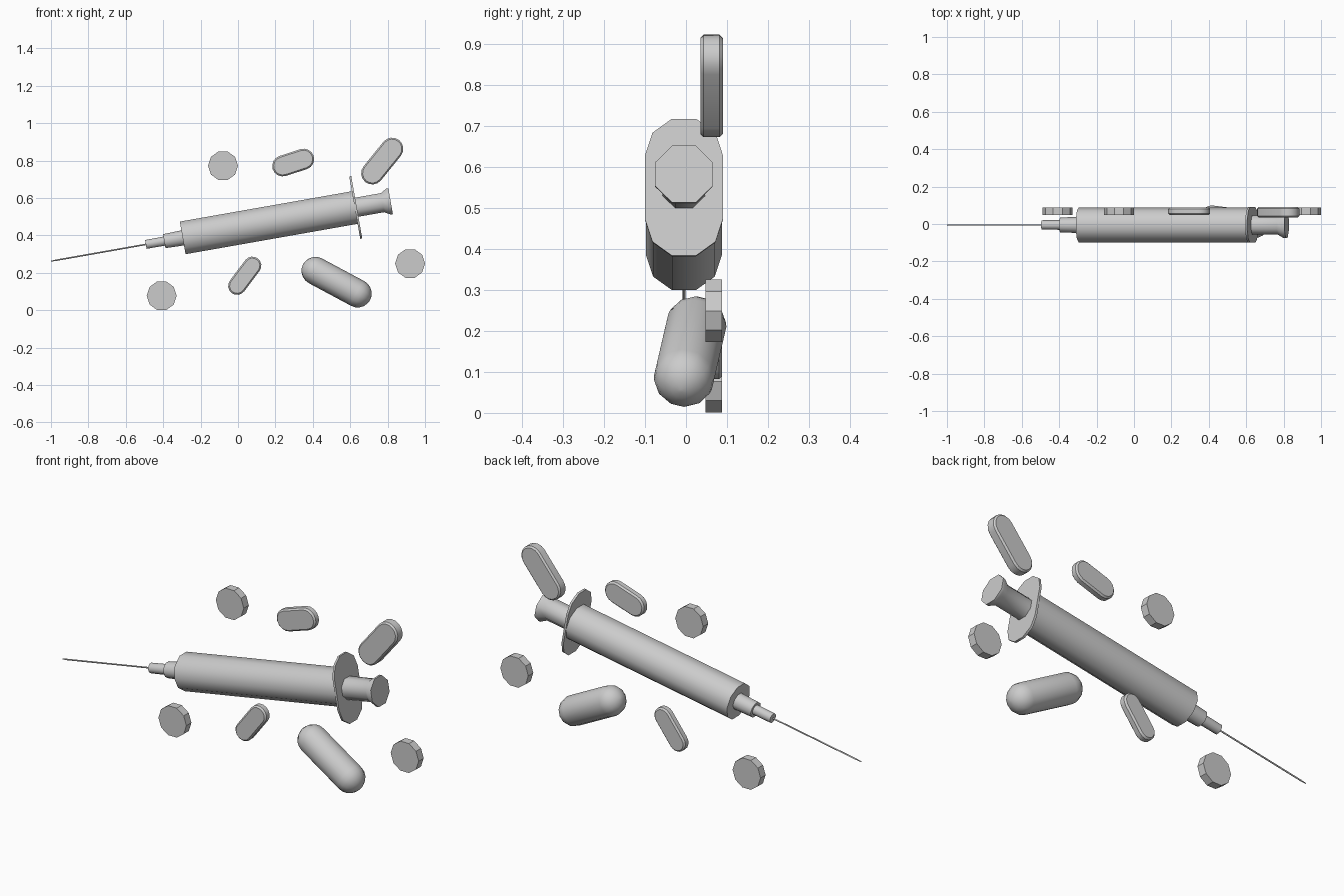
import bpy, bmesh
from math import sin, cos, pi, radians
from mathutils import Vector, Matrix

if "Cube" in bpy.data.objects:
    bpy.data.objects.remove(bpy.data.objects["Cube"])

grey = bpy.data.materials.new("plain_grey")
grey.use_nodes = True
grey.diffuse_color = (0.6, 0.6, 0.6, 1)
grey.node_tree.nodes["Principled BSDF"].inputs["Base Color"].default_value = (0.6, 0.6, 0.6, 1)


def stadium(sides, radius, half=0.0, turn=0.0):
    """Polygon outline, stretched along x by half on each side."""
    points = []
    for i in range(sides):
        a = turn + 2 * pi * i / sides
        c = cos(a)
        if half and abs(c) < 1e-6:
            # split the middle corner in two straight-edge corners
            s = 1 if sin(a) > 0 else -1
            points += [(s * half, s * radius), (-s * half, s * radius)]
        else:
            points.append((radius * c + (half if c > 0 else -half), radius * sin(a)))
    return points


def loft(name, rings, matrix, angle):
    """Skin a list of (outline, height) rings and close both ends."""
    bm = bmesh.new()
    loops = [[bm.verts.new((x, y, h)) for x, y in outline] for outline, h in rings]
    for low, high in zip(loops, loops[1:]):
        n = len(low)
        for i in range(n):
            j = (i + 1) % n
            bm.faces.new((low[i], low[j], high[j], high[i]))
    bm.faces.new(loops[0][::-1])
    bm.faces.new(loops[-1])
    bmesh.ops.recalc_face_normals(bm, faces=bm.faces)
    mesh = bpy.data.meshes.new(name)
    bm.to_mesh(mesh)
    bm.free()
    mesh.materials.append(grey)
    obj = bpy.data.objects.new(name, mesh)
    obj.matrix_world = matrix
    bpy.context.collection.objects.link(obj)
    bpy.ops.object.select_all(action='DESELECT')
    obj.select_set(True)
    bpy.context.view_layer.objects.active = obj
    bpy.ops.object.shade_smooth_by_angle(angle=radians(angle))
    return obj


# Syringe, built along its own tilted axis from the needle tip
axis = Matrix.Translation((-1, -0.005, 0.262)) @ Matrix.Rotation(radians(80), 4, 'Y')


def tube(name, sides, turn, profile, angle=60):
    loft(name, [(stadium(sides, r, turn=turn), h) for r, h in profile], axis, angle)


tube("needle", 6, 0, [(0.002, 0), (0.004, 0.03), (0.004, 0.53)])
tube("needle_hub", 10, pi / 2, [(0.025, 0.515), (0.026, 0.63)])
tube("barrel_nozzle", 10, pi / 2, [(0.04, 0.615), (0.043, 0.72)])
tube("barrel", 10, pi / 2, [(0.093, 0.715), (0.093, 1.654)])
tube("plunger", 8, pi / 8, [(0.056, 1.64), (0.056, 1.8), (0.076, 1.832), (0.076, 1.844)], 80)
grip = stadium(10, 0.095, 0.079, pi / 2)
loft("finger_flange", [(grip, 1.649), (grip, 1.66)], axis, 60)

# Capsule, lying between two end centres
start, end = Vector((0.64, -0.004, 0.089)), Vector((0.414, 0.024, 0.21))
span, radius, steps = (end - start).length, 0.075, 5
profile = [(radius * cos(a), radius * sin(a)) for a in
           [pi / 2 * i / steps for i in range(steps)]] + [(0.004, radius)]
rings = [(stadium(12, r), -h) for r, h in reversed(profile)]
rings += [(stadium(12, r), span + h) for r, h in profile]
turned = (end - start).to_track_quat('Z', 'Y').to_matrix().to_4x4()
loft("capsule", rings, Matrix.Translation(start) @ turned, 60)


# Flat pills face the front: local z runs along -y
def pill(name, x, z, back, depth, radius, half=0.0, tilt=0.0):
    matrix = (Matrix.Translation((x, back, z)) @ Matrix.Rotation(pi / 2, 4, 'X')
              @ Matrix.Rotation(radians(tilt), 4, 'Z'))
    if half:
        edge = 0.008
        inner, outer = stadium(16, radius - edge, half), stadium(16, radius, half)
        rings = [(inner, 0), (outer, edge), (outer, depth - edge), (inner, depth)]
    else:
        outline = stadium(10, radius)
        rings = [(outline, 0), (outline, depth)]
    loft(name, rings, matrix, 30)


for name, x, z in (("upper", -0.08, 0.772), ("lower", -0.408, 0.077), ("side", 0.92, 0.249)):
    pill(name + "_round_tablet", x, z, 0.088, 0.041, 0.08)

pill("middle_oblong_tablet", 0.295, 0.789, 0.088, 0.041, 0.056, 0.059, 18)
pill("large_oblong_tablet", 0.771, 0.797, 0.09, 0.055, 0.06, 0.084, 51)
pill("small_oblong_tablet", 0.036, 0.184, 0.088, 0.041, 0.048, 0.068, 53)
